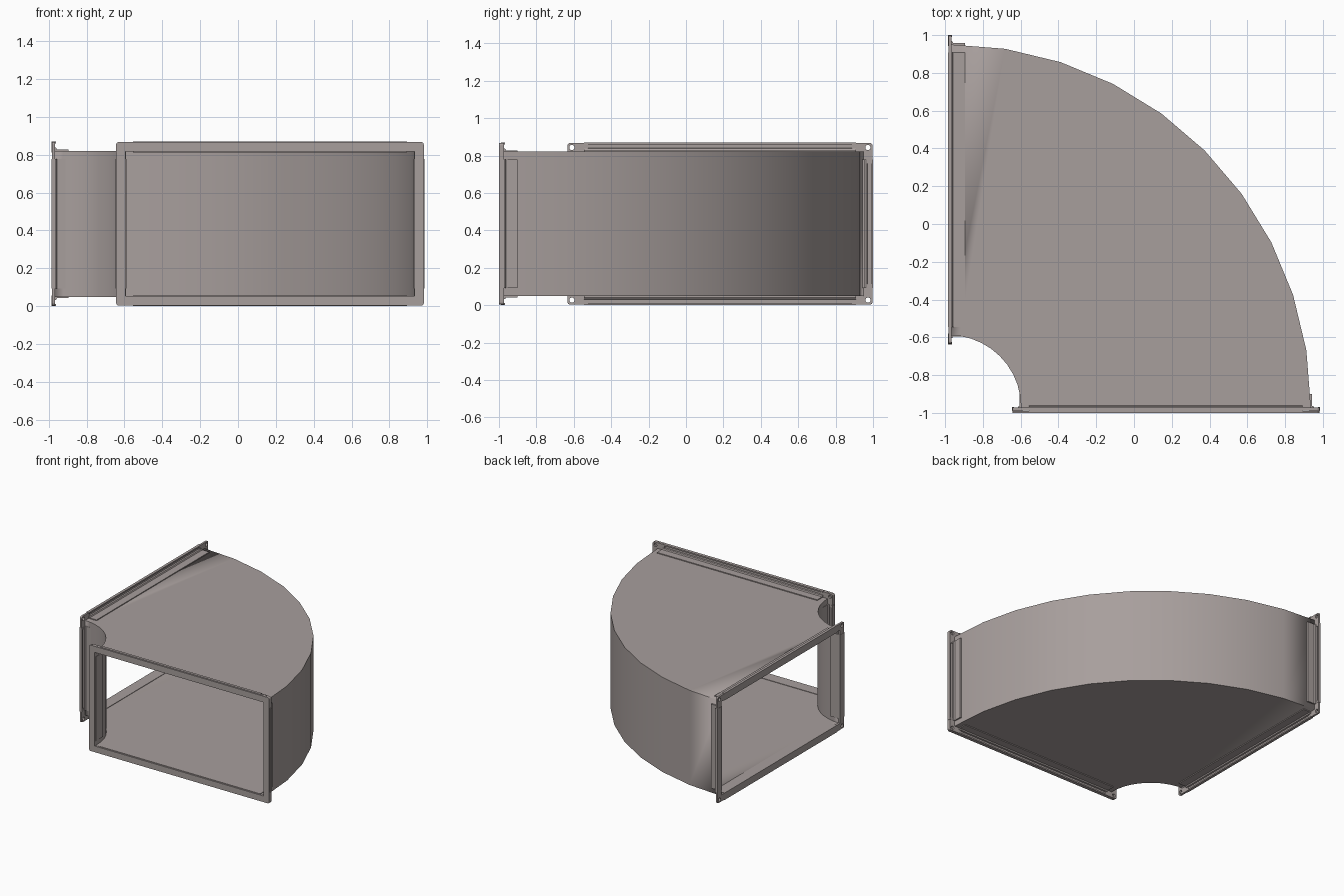
import bpy, bmesh, math

if "Cube" in bpy.data.objects:
    bpy.data.objects.remove(bpy.data.objects["Cube"])

steel = bpy.data.materials.new("warm grey sheet steel")
steel.diffuse_color = (0.39, 0.345, 0.335, 1)
steel.use_nodes = True
steel.node_tree.nodes["Principled BSDF"].inputs["Base Color"].default_value = steel.diffuse_color

Z0, Z1 = 0.049, 0.821          # duct height range
LIP = 0.049                    # flange height beyond the duct wall
INSET = 0.043                  # bars stop short of the corners


def finish(name, bm, smooth=False):
    bmesh.ops.recalc_face_normals(bm, faces=bm.faces)
    me = bpy.data.meshes.new(name)
    bm.to_mesh(me)
    bm.free()
    me.materials.append(steel)
    ob = bpy.data.objects.new(name, me)
    bpy.context.collection.objects.link(ob)
    if smooth:
        bpy.ops.object.select_all(action='DESELECT')
        ob.select_set(True)
        bpy.context.view_layer.objects.active = ob
        bpy.ops.object.shade_smooth_by_angle(angle=math.radians(30))
    return ob


def plate(name, loops, place, w0, w1):
    """Flat plate from an outer loop plus hole loops, thick from w0 to w1."""
    bm = bmesh.new()
    edges = []
    for loop in loops:
        vs = [bm.verts.new(place(a, b, w0)) for a, b in loop]
        edges += [bm.edges.new((vs[i], vs[(i + 1) % len(vs)])) for i in range(len(vs))]
    bmesh.ops.triangle_fill(bm, edges=edges, use_beauty=True)
    ext = bmesh.ops.extrude_face_region(bm, geom=bm.faces[:], use_keep_orig=True)
    p0, p1 = place(0, 0, w0), place(0, 0, w1)
    move = [b - a for a, b in zip(p0, p1)]
    bmesh.ops.translate(bm, vec=move,
                        verts=[g for g in ext["geom"] if isinstance(g, bmesh.types.BMVert)])
    return finish(name, bm)


def arc(cx, cy, r, a0, a1, n):
    return [(cx + r * math.cos(math.radians(a0 + (a1 - a0) * i / n)),
             cy + r * math.sin(math.radians(a0 + (a1 - a0) * i / n))) for i in range(n + 1)]


# Curved duct body: rectangular section swept through ten steps
CX, CY = -0.982, -0.968
F0, F1 = -0.598, 0.936         # front opening in x
L0, L1 = -0.588, 0.951         # left opening in y
stations = [((F0, -0.987), (F1, -0.987))]
for i in range(11):
    c, s = math.cos(math.radians(9 * i)), math.sin(math.radians(9 * i))
    stations.append(((CX + (F0 - CX) * c, CY + (L0 - CY) * s),
                     (CX + (F1 - CX) * c, CY + (L1 - CY) * s)))
bm = bmesh.new()
rings = [[bm.verts.new((*p, z)) for p, z in ((a, Z0), (b, Z0), (b, Z1), (a, Z1))]
         for a, b in stations]
for r, q in zip(rings, rings[1:]):
    for k in range(4):
        n = (k + 1) % 4
        bm.faces.new((r[k], r[n], q[n], q[k]))
body = finish("duct_body", bm, smooth=True)
# make sure the walls face outward before thickening inward
top = max(body.data.polygons, key=lambda p: p.center.z)
if top.normal.z < 0:
    body.data.flip_normals()
sol = body.modifiers.new("sheet thickness", 'SOLIDIFY')
sol.thickness = 0.006
sol.offset = -1

# Flange bar section: (depth into duct, height above wall)
PROFILE = [(0, -0.008), (0.09, -0.008), (0.09, 0.007), (0.028, 0.007), (0.023, 0.016),
           (0.012, 0.019), (0.012, 0.038), (0.022, 0.038), (0.022, LIP), (0, LIP)]


def bar(name, t0, t1, place):
    bm = bmesh.new()
    a, b = [[bm.verts.new(place(t, h, w)) for w, h in PROFILE] for t in (t0, t1)]
    bm.faces.new(a)
    bm.faces.new(b)
    for k in range(len(a)):
        n = (k + 1) % len(a)
        bm.faces.new((a[k], a[n], b[n], b[k]))
    finish(name, bm)


def flange(name, u0, u1, place):
    """Four bars and four bolted corner plates around one opening."""
    bar(name + "_top_bar", u0 + INSET, u1 - INSET, lambda t, h, w: place(t, Z1 + h, w))
    bar(name + "_bottom_bar", u0 + INSET, u1 - INSET, lambda t, h, w: place(t, Z0 - h, w))
    bar(name + "_low_side_bar", Z0 + INSET, Z1 - INSET, lambda t, h, w: place(u0 - h, t, w))
    bar(name + "_high_side_bar", Z0 + INSET, Z1 - INSET, lambda t, h, w: place(u1 + h, t, w))
    e, o, i = -INSET - 0.02, LIP - 0.003, -0.005
    ell = [(e, i), (i, i), (i, e), (o, e)] + arc(o - 0.014, o - 0.014, 0.014, 0, 90, 5) + [(e, o)]
    hole = arc(0.022, 0.022, 0.014, 0, 337.5, 15)
    for u, su in ((u0, -1), (u1, 1)):
        for v, sv in ((Z0, -1), (Z1, 1)):
            plate(f"{name}_corner_{'low' if su < 0 else 'high'}_{'bottom' if sv < 0 else 'top'}",
                  [ell, hole], lambda a, b, w: place(u + su * a, v + sv * b, w), 0.002, 0.018)


def front(u, v, w):
    return (u, -0.99 + w, v)


def left(u, v, w):
    return (-0.985 + w, u, v)


flange("front_flange", F0, F1, front)
flange("left_flange", L0, L1, left)

# Front gasket: flat rounded frame closing the front flange
o, r = LIP - 0.003, 0.014
a0, a1, b0, b1 = F0 - o + r, F1 + o - r, Z0 - o + r, Z1 + o - r
outer = (arc(a1, b1, r, 0, 90, 5) + arc(a0, b1, r, 90, 180, 5)
         + arc(a0, b0, r, 180, 270, 5) + arc(a1, b0, r, 270, 360, 5))
g = 0.004
inner = [(F0 + g, Z0 + g), (F1 - g, Z0 + g), (F1 - g, Z1 - g), (F0 + g, Z1 - g)]
plate("front_gasket", [outer, inner], front, -0.01, 0.001)
